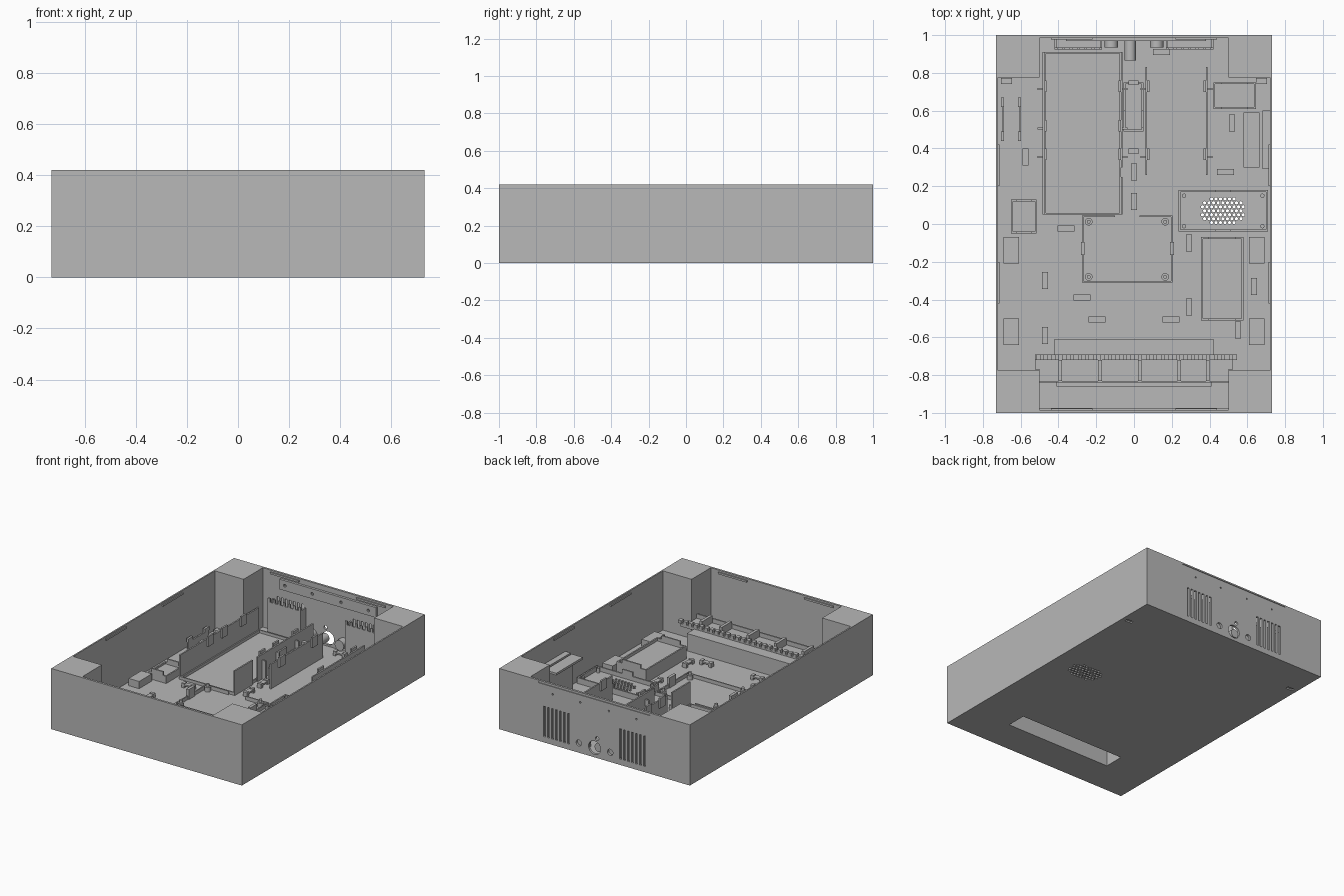
import bpy, bmesh, math
from mathutils import Matrix

grey = bpy.data.materials.new("plain_grey")
grey.diffuse_color = (0.48, 0.48, 0.48, 1)


def add_box(bm, x0, x1, y0, y1, z0, z1):
    m = Matrix.Translation(((x0 + x1) / 2, (y0 + y1) / 2, (z0 + z1) / 2))
    m = m @ Matrix.Diagonal((abs(x1 - x0), abs(y1 - y0), abs(z1 - z0), 1))
    bmesh.ops.create_cube(bm, size=1, matrix=m)


def add_cyl(bm, x, y, z, r, h, axis='Z', n=20):
    m = Matrix.Translation((x, y, z))
    if axis == 'Y':
        m = m @ Matrix.Rotation(math.pi / 2, 4, 'X')
    bmesh.ops.create_cone(bm, cap_ends=True, segments=n, radius1=r, radius2=r, depth=h, matrix=m)


def make(name, boxes=(), cyls=()):
    bm = bmesh.new()
    for b in boxes:
        add_box(bm, *b)
    for c in cyls:
        add_cyl(bm, *c)
    me = bpy.data.meshes.new(name)
    bm.to_mesh(me)
    bm.free()
    ob = bpy.data.objects.new(name, me)
    me.materials.append(grey)
    bpy.context.collection.objects.link(ob)
    if cyls:
        bpy.context.view_layer.objects.active = ob
        ob.select_set(True)
        bpy.ops.object.shade_smooth_by_angle()
        ob.select_set(False)
    return ob


def cut(ob, cutter):
    cutter.hide_render = True
    cutter.hide_set(True)
    mod = ob.modifiers.new("cut", 'BOOLEAN')
    mod.object = cutter
    mod.solver = 'EXACT'


def frame(x0, x1, y0, y1, z0, z1, t=0.01):
    """Four thin walls around a rectangle."""
    return [(x0, x0 + t, y0, y1, z0, z1), (x1 - t, x1, y0, y1, z0, z1),
            (x0 + t, x1 - t, y0, y0 + t, z0, z1), (x0 + t, x1 - t, y1 - t, y1, z0, z1)]


H, F = 0.42, 0.01  # case height and floor thickness

# Speaker grille holes, kept inside an oval
holes = []
for j in range(-3, 4):
    for i in range(-5, 6):
        hx, hy = (i + 0.5 * (j % 2)) * 0.024, j * 0.021
        if (hx / 0.115) ** 2 + (hy / 0.085) ** 2 < 1:
            holes.append((0.47 + hx, 0.07 + hy, 0.02, 0.009, 0.1, 'Z', 6))

# Floor with handle opening, foot notches and grille
floor = make("floor", [(-0.72, 0.72, -0.775, 0.775, 0, F)])
cut(floor, make("floor_cutter", [(-0.41, 0.41, -0.76, -0.62, -1, 1)]
                + [(s * 0.65, s * 0.70, 0.745, 0.768, -0.1, 0.1) for s in (-1, 1)], holes))
make("floor_ends", [(-0.5, 0.5, s * 0.775, s * 0.985, 0, F) for s in (-1, 1)])
make("notch_caps", [(s * 0.645, s * 0.705, 0.74, 0.773, F, 0.03) for s in (-1, 1)])

# Outer shell
make("corner_blocks", [(s * 0.5, s * 0.73, t * 0.775, t, 0, H) for s in (-1, 1) for t in (-1, 1)])
make("side_walls", [(s * 0.72, s * 0.73, -0.775, 0.775, 0, H) for s in (-1, 1)])
make("front_wall", [(-0.5, 0.5, -1, -0.985, 0, H)])
back = make("back_wall", [(-0.5, 0.5, 0.985, 1, 0, H)])
slots = [(s * 0.19 + s * i * 0.031, s * 0.19 + s * i * 0.031 + s * 0.015, 0.95, 1.05, 0.04, 0.25)
         for s in (-1, 1) for i in range(7)]
slots.append((-0.43, 0.43, 0.995, 1.05, 0.402, 0.41))
ports = [(0, 1, 0.067, 0.046, 0.1, 'Y', 28), (0.12, 1, 0.067, 0.021, 0.1, 'Y'),
         (-0.12, 1, 0.067, 0.021, 0.1, 'Y'), (-0.02, 1, 0.135, 0.013, 0.1, 'Y')]
ports += [(x, 1, 0.35, 0.006, 0.1, 'Y', 10) for x in (-0.32, -0.11, 0.11, 0.32)]
cut(back, make("back_cutter", slots, ports))

# Lid catches along the upper rim
catches = []
for s in (-1, 1):
    for t in (-1, 1):
        catches.append((s * 0.712, s * 0.72, t * 0.2, t * 0.42, 0.395, 0.408))
        catches.append((s * 0.22, s * 0.44, t * 0.977, t * 0.985, 0.395, 0.408))
make("lid_catches", catches)

# Strip and sockets on the inside of the back wall
strip = make("back_strip", [(-0.36, 0.38, 0.968, 0.985, 0.315, 0.385)])
cut(strip, make("strip_cutter", [], [(x, 0.97, 0.35, 0.01, 0.1, 'Y', 10)
                                     for x in (-0.32, -0.11, 0.11, 0.32)]))
for s, name in ((-1, "left_vent_comb"), (1, "right_vent_comb")):
    comb = [(s * 0.17, s * 0.42, 0.925, 0.935, F, 0.23),
            (s * 0.17, s * 0.18, 0.935, 0.985, F, 0.23),
            (s * 0.41, s * 0.42, 0.935, 0.985, F, 0.23)]
    comb += [(s * (0.17 + i * 0.039), s * (0.186 + i * 0.039), 0.925, 0.935, 0.23, 0.255) for i in range(7)]
    make(name, comb)
make("sockets", [], [(-0.02, 0.925, 0.067, 0.03, 0.12, 'Y'), (-0.12, 0.96, 0.067, 0.035, 0.05, 'Y'),
                     (0.12, 0.96, 0.067, 0.035, 0.05, 'Y')])

# Tall card guides with clips, joined by a low rim
guides = [(-0.485, -0.475, 0.05, 0.91), (-0.07, -0.06, 0.05, 0.25), (-0.07, -0.06, 0.30, 0.91),
          (0.06, 0.07, 0.26, 0.83), (0.38, 0.39, 0.26, 0.83)]
make("card_guides", [g + (F, 0.18) for g in guides])
clips, ribs = [], []
for x, s in ((-0.475, 1), (-0.07, -1), (0.07, 1), (0.38, -1)):
    for y in (0.40, 0.55, 0.76):
        if x > 0 and y == 0.55:
            continue
        clips.append((x, x + s * 0.012, y - 0.06, y, 0.13, 0.2))
        ribs.append((x - s * 0.01, x - s * 0.035, y - 0.05, y - 0.04, F, 0.14))
make("guide_clips", clips)
make("guide_ribs", ribs)
make("guide_rim", frame(-0.475, -0.07, 0.05, 0.91, F, 0.03, 0.008))

# Switch cradle between the guides
make("switch_cradle", frame(-0.055, 0.05, 0.49, 0.75, F, 0.09)
     + [(-0.045, 0.04, 0.5, 0.74, F, 0.06), (-0.03, 0.025, 0.735, 0.76, F, 0.13),
        (-0.03, 0.025, 0.37, 0.40, F, 0.09), (-0.055, -0.045, 0.51, 0.60, 0.09, 0.14),
        (0.04, 0.05, 0.51, 0.60, 0.09, 0.14)])

# Central board tray with posts
make("board_tray", [b for b in frame(-0.275, 0.205, -0.31, 0.045, F, 0.035, 0.008)[:3]]
     + [(-0.267, -0.1, 0.037, 0.045, F, 0.035), (0.03, 0.197, 0.037, 0.045, F, 0.035)])
make("board_clips", [(x - 0.01, x + 0.01, -0.165, -0.095, F, 0.08) for x in (-0.271, 0.201)])
corners = [(x, y) for x in (-0.24, 0.165) for y in (-0.28, 0.012)]
make("board_posts", [], [(x, y, 0.025, 0.02, 0.03) for x, y in corners]
     + [(x, y, 0.035, 0.01, 0.05) for x, y in corners])

# Speaker plate with rim and screw posts
plate = make("speaker_plate", [(0.245, 0.70, -0.03, 0.17, F, 0.02)])
cut(plate, make("grille_cutter", [], holes))
make("speaker_rim", frame(0.235, 0.71, -0.04, 0.18, F, 0.05)
     + [(0.43, 0.51, y, y + 0.01, 0.05, 0.08) for y in (-0.04, 0.17)])
make("speaker_posts", [], [(x, y, 0.03, 0.011, 0.04) for x in (0.265, 0.68) for y in (-0.012, 0.15)])


# Open holders with end clips
def holder(name, x0, x1, y0, y1, h):
    cx = (x0 + x1) / 2
    w = (x1 - x0) * 0.32
    make(name, frame(x0, x1, y0, y1, F, h)
         + [(x0 + 0.01, x1 - 0.01, y0 + 0.01, y1 - 0.01, F, h * 0.8)]
         + [(cx - w, cx + w, y, y + 0.01, h, h + 0.025) for y in (y0, y1 - 0.01)])


holder("power_holder", 0.355, 0.58, -0.51, -0.07, 0.10)
holder("rear_holder", 0.42, 0.645, 0.61, 0.75, 0.09)
holder("left_holder", -0.65, -0.515, -0.05, 0.13, 0.06)

# Raised bracket by the right wall and clip rails by the left wall
make("right_bracket", [(0.58, 0.665, 0.30, 0.59, 0.255, 0.27), (0.655, 0.665, 0.30, 0.59, F, 0.255),
                       (0.68, 0.72, 0.29, 0.60, 0.255, 0.27), (0.68, 0.69, 0.30, 0.59, F, 0.255)])
rails = []
for x in (-0.695, -0.605):
    rails += [(x - 0.005, x + 0.005, 0.44, 0.67, F, 0.06)]
    rails += [(x - 0.008, x + 0.008, y, y + 0.05, 0.06, 0.085) for y in (0.44, 0.62)]
make("left_rails", rails)

# Foot wells
make("foot_wells", [(s * 0.61, s * 0.69, y - 0.07, y + 0.07, F, 0.06)
                    for s in (-1, 1) for y in (-0.14, -0.57)])

# Cable ties: two blocks bridged by a low bar
along_y = [(-0.575, 0.355), (0, 0.275), (0, 0.12), (0.52, 0.535), (0.29, -0.1), (0.29, -0.44),
           (0.635, -0.33), (0.55, -0.56), (-0.47, -0.3), (-0.47, -0.59)]
along_x = [(0.485, 0.275), (-0.36, -0.025), (-0.275, -0.39), (-0.195, -0.505), (0.195, -0.505), (0.145, 0.91)]
ties = []
for pts, (ax, ay) in ((along_y, (0, 1)), (along_x, (1, 0))):
    for x, y in pts:
        for d, hl, z0, z1 in ((-0.035, 0.01, F, 0.04), (0.035, 0.01, F, 0.04), (0, 0.025, 0.025, 0.035)):
            hx, hy = (hl, 0.016) if ax else (0.016, hl)
            ties.append((x + ax * d - hx, x + ax * d + hx, y + ay * d - hy, y + ay * d + hy, z0, z1))
make("cable_ties", ties)

# Handle housing over the opening, with toothed ledge and dividers
make("handle_housing", frame(-0.42, 0.42, -0.77, -0.61, F, 0.12) + [(-0.42, 0.42, -0.77, -0.61, 0.12, 0.13)])
make("ledge", [(-0.525, 0.525, -0.72, -0.69, 0.13, 0.14), (-0.5, 0.5, -0.83, -0.77, 0.12, 0.13),
               (-0.525, -0.42, -0.77, -0.69, 0.12, 0.13), (0.42, 0.525, -0.77, -0.69, 0.12, 0.13)])
make("ledge_teeth", [(-0.52 + i * 0.04, -0.495 + i * 0.04, -0.72, -0.69, 0.14, 0.16) for i in range(27)])
make("ledge_wall", [(-0.5, 0.5, -0.84, -0.83, F, 0.16), (-0.41, 0.41, -0.86, -0.84, F, 0.13)])
make("ledge_dividers", [(x - 0.01, x + 0.01, -0.83, -0.72, 0.13, 0.18)
                        for x in (-0.39, -0.18, 0.03, 0.24, 0.39)])
make("front_inner_lip", [(-0.5, 0.5, -0.985, -0.975, F, 0.03)])
